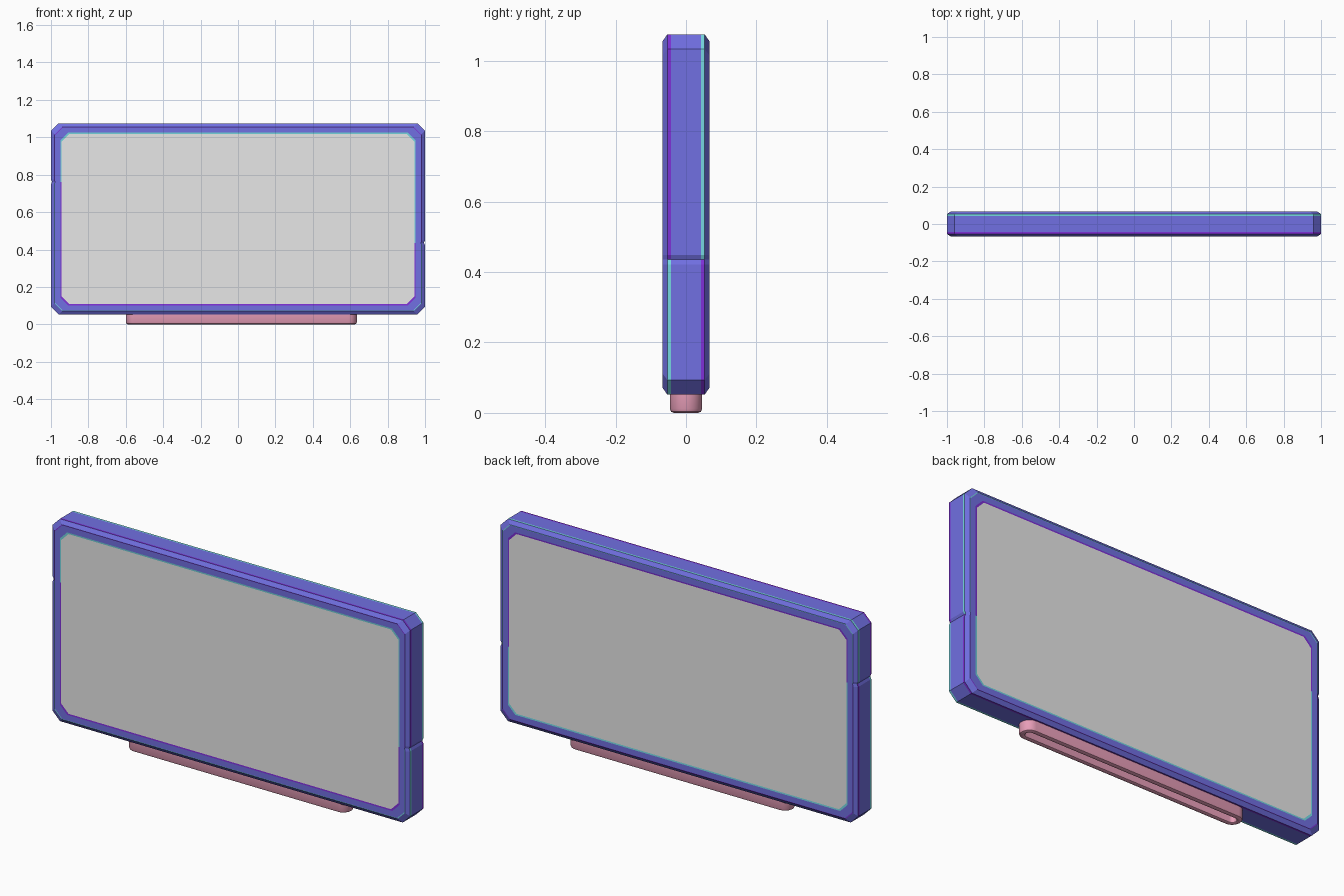
import bpy, bmesh, math

if "Cube" in bpy.data.objects:
    bpy.data.objects.remove(bpy.data.objects["Cube"])


def mat(name, col):
    m = bpy.data.materials.new(name)
    m.diffuse_color = (*col, 1)
    m.use_nodes = True
    m.node_tree.nodes["Principled BSDF"].inputs["Base Color"].default_value = m.diffuse_color
    return m


BLUE = mat("periwinkle blue", (0.165, 0.16, 0.76))
VIOLET = mat("bright violet", (0.21, 0.03, 0.68))
TEAL = mat("pale teal", (0.18, 0.68, 0.75))
GREY = mat("screen grey", (0.80, 0.80, 0.80))
PINK = mat("dusty pink", (0.80, 0.34, 0.48))

Z0, Z1, CUT = 0.052, 1.075, 0.041      # frame bottom, top, corner cut
SEAM_R, SEAM_L = 0.436, 0.762          # seam heights right and left


def outline(d, y, notch):
    """Cut-corner rectangle inset by d, with a small seam notch on each side."""
    x, b, t, c = 1 - d, Z0 + d, Z1 - d, CUT
    k = notch
    return [(-x + c, y, b), (x - c, y, b), (x, y, b + c),
            (x, y, SEAM_R - .014), (x - k, y, SEAM_R), (x, y, SEAM_R + .012),
            (x, y, t - c), (x - c, y, t), (-x + c, y, t), (-x, y, t - c),
            (-x, y, SEAM_L + .012), (-x + k, y, SEAM_L), (-x, y, SEAM_L - .014),
            (-x, y, b + c)]


def add(name, bm, mats):
    me = bpy.data.meshes.new(name)
    bm.to_mesh(me)
    bm.free()
    ob = bpy.data.objects.new(name, me)
    bpy.context.collection.objects.link(ob)
    for m in mats:
        me.materials.append(m)
    return ob


def skin(bm, loops):
    """Bridge successive loops; yields the band number with each face."""
    for i, (a, b) in enumerate(zip(loops, loops[1:])):
        n = len(a)
        for j in range(n):
            yield i, bm.faces.new((a[j], a[(j + 1) % n], b[(j + 1) % n], b[j]))


# Frame: half profile from inner lip to outer side, then mirrored to the back
half = [(.057, .0660, 0), (.050, .0665, 0), (.022, .0665, .001),
        (.019, .0665, .002), (0, .053, .006), (0, .043, .006)]
profile = [(d, -y, k) for d, y, k in half] + [(d, y, k) for d, y, k in reversed(half)]
INNER, OUTER = (0, 10), (2, 4, 6, 8)   # bands that carry the coloured trim
bm = bmesh.new()
loops = [[bm.verts.new(p) for p in outline(*row)] for row in profile]
for i, f in skin(bm, loops):
    if i in INNER + OUTER:
        c = f.calc_center_median()
        seam = 0.56 if abs(c.x) < 0.9 else SEAM_R if c.x > 0 else SEAM_L
        # trim swaps colour above the seam, on the back and on the inner lip
        violet = (c.z > seam) ^ (i > 5) ^ (i in INNER)
        f.material_index = 1 if violet else 2
bmesh.ops.recalc_face_normals(bm, faces=bm.faces[:])
# open at both ends, so check the direction on the outer right side
side = max(bm.faces, key=lambda f: f.calc_center_median().x)
if side.normal.x < 0:
    bmesh.ops.reverse_faces(bm, faces=bm.faces[:])
add("frame", bm, [BLUE, VIOLET, TEAL])

# Flat screens on both faces
for name, s in (("front_screen", -1), ("back_screen", 1)):
    bm = bmesh.new()
    pts = outline(.057, s * .0660, 0)
    bm.faces.new([bm.verts.new(p) for p in (pts if s < 0 else pts[::-1])])
    add(name, bm, [GREY])


# Foot: pill-shaped ring, hollow underneath
def pill(r, z, half_len=0.572, cx=0.018, seg=12):
    pts = []
    for side in (1, -1):
        for i in range(seg + 1):
            a = -math.pi / 2 + math.pi * i / seg
            pts.append((cx + side * (half_len + r * math.cos(a)),
                        side * r * math.sin(a), z))
    return pts


bm = bmesh.new()
rows = [(.046, .060), (.046, .012), (.0425, .0035), (.035, 0),
        (.026, 0), (.021, .003), (.019, .010), (.019, .042)]
loops = [[bm.verts.new(p) for p in pill(*r)] for r in rows]
list(skin(bm, loops))
bm.faces.new(loops[0])
bm.faces.new(loops[-1])
bmesh.ops.recalc_face_normals(bm, faces=bm.faces[:])
foot = add("foot", bm, [PINK])
bpy.context.view_layer.objects.active = foot
foot.select_set(True)
bpy.ops.object.shade_smooth_by_angle(angle=math.radians(40))
